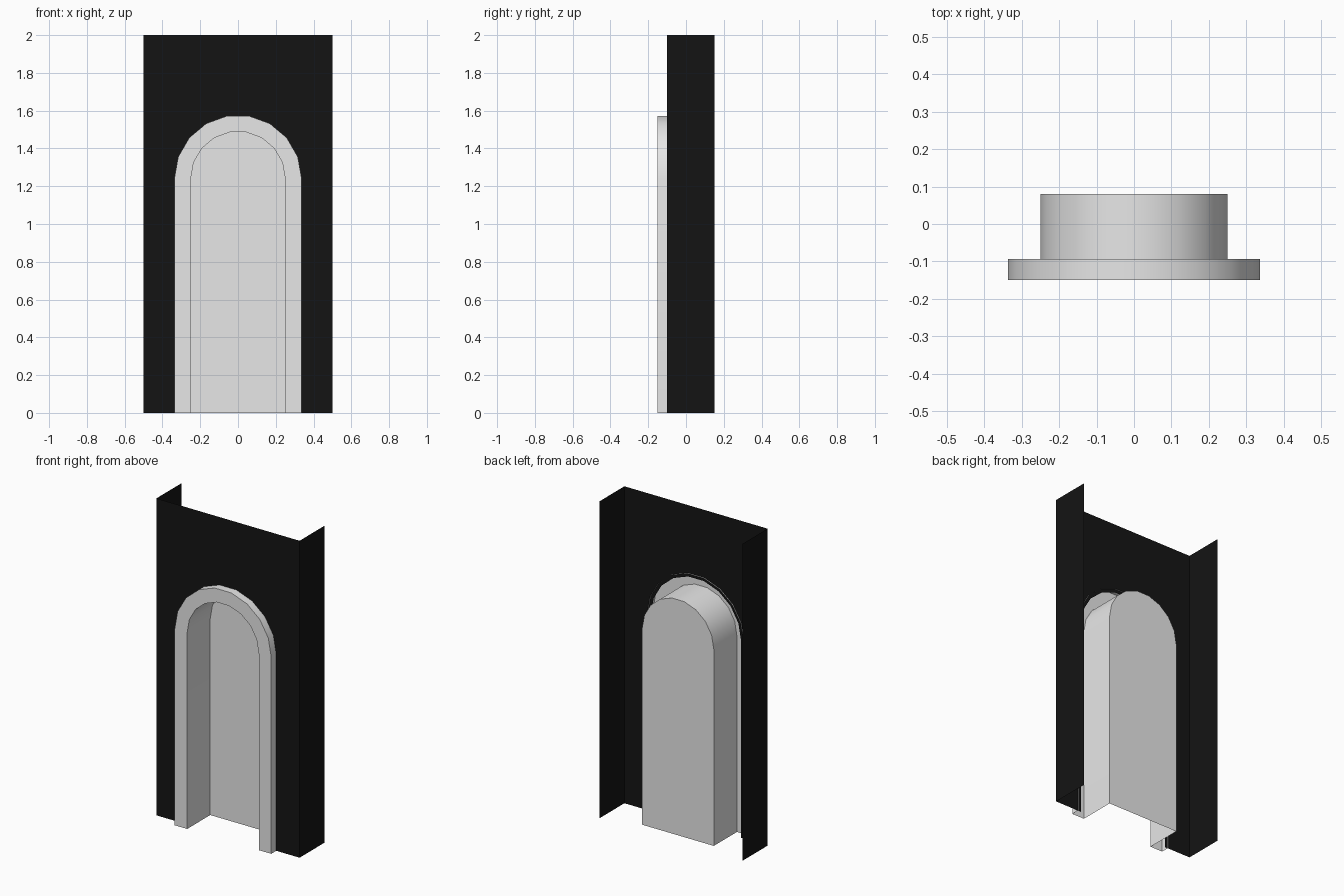
import bpy
import bmesh
from math import sin, cos, radians

cube = bpy.data.objects.get("Cube")
if cube:
    bpy.data.objects.remove(cube, do_unlink=True)


def make_material(name, rgb):
    mat = bpy.data.materials.new(name)
    mat.use_nodes = True
    colour = (*rgb, 1.0)
    mat.diffuse_color = colour
    mat.node_tree.nodes["Principled BSDF"].inputs["Base Color"].default_value = colour
    return mat


BLACK = make_material("black wall", (0.007, 0.007, 0.007))
GREY = make_material("light grey stone", (0.8, 0.8, 0.8))

SPRING = 1.24      # height where the arches begin to curve
NICHE_R, HOLE_R, FRAME_R = 0.25, 0.315, 0.337
FRONT, WALL, FRAME_BACK, NICHE_BACK, REAR = -0.15, -0.1, -0.093, 0.08, 0.15
HALF, TOP = 0.5, 2.0


def arch(radius, y):
    """Open arch outline from the foot on -x, over the top, to the foot on +x."""
    curve = [(radius * sin(radians(a)), y, SPRING + radius * cos(radians(a)))
             for a in range(-90, 91, 20)]
    return [(-radius, y, 0)] + curve + [(radius, y, 0)]


def strip(bm, first, second):
    """Join two equal outlines with a row of quads."""
    a = [bm.verts.new(p) for p in first]
    b = [bm.verts.new(p) for p in second]
    for i in range(len(a) - 1):
        bm.faces.new((a[i], a[i + 1], b[i + 1], b[i]))


def finish(name, bm, mat):
    bmesh.ops.remove_doubles(bm, verts=bm.verts[:], dist=0.0001)
    bmesh.ops.recalc_face_normals(bm, faces=bm.faces[:])
    mesh = bpy.data.meshes.new(name)
    bm.to_mesh(mesh)
    bm.free()
    mesh.materials.append(mat)
    obj = bpy.data.objects.new(name, mesh)
    bpy.context.collection.objects.link(obj)
    bpy.ops.object.select_all(action="DESELECT")
    obj.select_set(True)
    bpy.context.view_layer.objects.active = obj
    bpy.ops.object.shade_smooth_by_angle(angle=radians(30))
    return obj


# Wall sheet with an arched opening and two side returns, open at the back
bm = bmesh.new()
hole = arch(HOLE_R, WALL)
outer = []
for x, y, z in hole:
    if z <= SPRING + 0.001:
        outer.append((HALF if x > 0 else -HALF, y, z))
    else:
        outer.append((x / HOLE_R * HALF, y, TOP))
outer[2] = (-HALF, WALL, TOP)
outer[-3] = (HALF, WALL, TOP)
strip(bm, hole, outer)
for x in (-HALF, HALF):
    strip(bm, [(x, WALL, z) for z in (0, SPRING, TOP)],
          [(x, REAR, z) for z in (0, SPRING, TOP)])
finish("wall", bm, BLACK)

# Raised arch surround: outer rim and flat front band
bm = bmesh.new()
strip(bm, arch(FRAME_R, FRAME_BACK), arch(FRAME_R, FRONT))
strip(bm, arch(FRAME_R, FRONT), arch(NICHE_R, FRONT))
finish("arch_surround", bm, GREY)

# Recessed niche: vaulted sides and back panel, open at the floor
bm = bmesh.new()
strip(bm, arch(NICHE_R, FRONT), arch(NICHE_R, NICHE_BACK))
bm.faces.new([bm.verts.new(p) for p in arch(NICHE_R, NICHE_BACK)])
finish("niche", bm, GREY)
